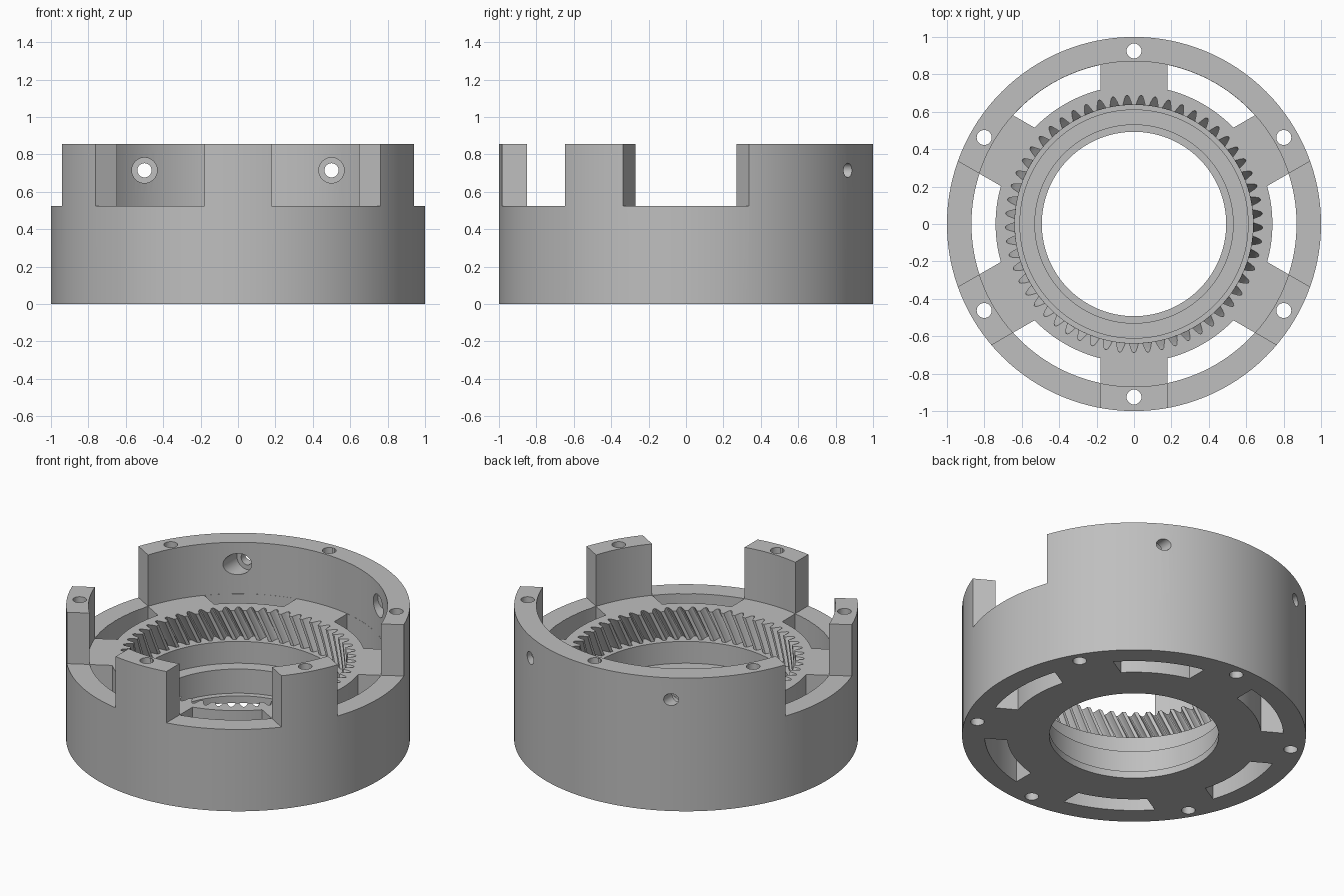
import bpy, bmesh, math
from mathutils import Matrix, Vector

if "Cube" in bpy.data.objects:
    bpy.data.objects.remove(bpy.data.objects["Cube"])

SEG = 128
R_OUT, R_WALL, R_HUB = 1.0, 0.87, 0.74
Z_FLOOR, Z_TOP, Z_GEAR = 0.525, 0.855, 0.34
SPOKE = 0.18          # half width of spokes and upright tabs
TEETH = 57


def finish(bm, name):
    bmesh.ops.recalc_face_normals(bm, faces=bm.faces)
    me = bpy.data.meshes.new(name)
    bm.to_mesh(me)
    bm.free()
    ob = bpy.data.objects.new(name, me)
    bpy.context.collection.objects.link(ob)
    return ob


def polar(r, a):
    return (r * math.cos(a), r * math.sin(a))


def prism(bm, pts, z0, z1, layers=1, twist=0.0):
    """Extrude an outline upward; twist is the turn per unit height about z_floor."""
    rings = []
    for i in range(layers + 1):
        z = z0 + (z1 - z0) * i / layers
        rot = Matrix.Rotation(twist * (z - Z_FLOOR), 3, 'Z')
        rings.append([bm.verts.new(rot @ Vector((x, y, z))) for x, y in pts])
    n = len(pts)
    bm.faces.new(rings[0][::-1])
    bm.faces.new(rings[-1])
    for lo, hi in zip(rings, rings[1:]):
        for j in range(n):
            k = (j + 1) % n
            bm.faces.new((lo[j], lo[k], hi[k], hi[j]))


def between_spokes(center, r0, r1, steps=24):
    """Ring sector whose ends run parallel to the neighbouring spokes."""
    pts = []
    for r, sign in ((r0, -1), (r1, 1)):
        t = math.radians(30) - math.asin(SPOKE / r)
        pts += [polar(r, center + sign * t * (1 - 2 * i / steps)) for i in range(steps + 1)]
    return pts


def cylinder_y(bm, x, z, r, y0, y1):
    m = Matrix.Translation((x, (y0 + y1) / 2, z)) @ Matrix.Rotation(math.pi / 2, 4, 'X')
    bmesh.ops.create_cone(bm, cap_ends=True, segments=32, radius1=r, radius2=r,
                          depth=y1 - y0, matrix=m)


# Housing: revolved cup with a stepped bore
profile = [(R_OUT, 0), (R_OUT, Z_TOP), (R_WALL, Z_TOP), (R_WALL, Z_FLOOR),
           (0.61, Z_FLOOR), (0.61, 0.2), (0.53, 0.2), (0.53, 0.045),
           (0.493, 0.045), (0.493, 0)]
bm = bmesh.new()
rings = []
for i in range(SEG):
    a = 2 * math.pi * i / SEG
    rings.append([bm.verts.new((*polar(r, a), z)) for r, z in profile])
for i in range(SEG):
    a, b = rings[i], rings[(i + 1) % SEG]
    for j in range(len(profile)):
        k = (j + 1) % len(profile)
        bm.faces.new((a[j], b[j], b[k], a[k]))
housing = finish(bm, "ring_gear_housing")

cutters = []

# Helical internal teeth
bm = bmesh.new()
pitch = 2 * math.pi / TEETH
flank = [(0.637, -0.35), (0.662, -0.24), (0.681, -0.14), (0.688, -0.05),
         (0.688, 0.05), (0.681, 0.14), (0.662, 0.24), (0.637, 0.35)]
outline = [polar(r, math.pi / 2 + (k + 0.5 + f) * pitch)
           for k in range(TEETH) for r, f in flank]
prism(bm, outline, Z_GEAR, Z_FLOOR + 0.04, layers=8, twist=0.7)
cutters.append(finish(bm, "tooth_cutter"))

# Six slots through the floor
bm = bmesh.new()
for k in range(6):
    prism(bm, between_spokes(math.radians(60 * k), R_HUB, R_WALL - 0.001), -0.1, 0.6)
cutters.append(finish(bm, "slot_cutter"))

# Four gaps in the upper wall, leaving three tabs and the back wall
bm = bmesh.new()
for deg in (0, 180, 240, 300):
    prism(bm, between_spokes(math.radians(deg), 0.8, 1.1), Z_FLOOR + 0.0005, 1.0)
cutters.append(finish(bm, "gap_cutter"))

# Six vertical bolt holes
bm = bmesh.new()
for k in range(6):
    x, y = polar(0.925, math.radians(30 + 60 * k))
    bmesh.ops.create_cone(bm, cap_ends=True, segments=32, radius1=0.04, radius2=0.04,
                          depth=1.4, matrix=Matrix.Translation((x, y, 0.45)))
cutters.append(finish(bm, "bolt_hole_cutter"))

# Two counterbored screw holes in the back wall
for name, r, y0, y1 in (("counterbore_cutter", 0.068, 0.5, 0.8),
                        ("screw_hole_cutter", 0.038, 0.6, 1.05)):
    bm = bmesh.new()
    for x in (-0.5, 0.5):
        cylinder_y(bm, x, 0.715, r, y0, y1)
    cutters.append(finish(bm, name))

# Cut everything, then remove the cutters
bpy.context.view_layer.objects.active = housing
housing.select_set(True)
for c in cutters:
    c.hide_render = True
    mod = housing.modifiers.new(c.name, 'BOOLEAN')
    mod.operation = 'DIFFERENCE'
    mod.solver = 'EXACT'
    mod.object = c
    bpy.ops.object.modifier_apply(modifier=mod.name)
    bpy.data.objects.remove(c, do_unlink=True)

# Grey material
mat = bpy.data.materials.new("grey")
mat.diffuse_color = (0.52, 0.52, 0.52, 1)
mat.use_nodes = True
mat.node_tree.nodes["Principled BSDF"].inputs["Base Color"].default_value = mat.diffuse_color
housing.data.materials.clear()
housing.data.materials.append(mat)
for p in housing.data.polygons:
    p.material_index = 0
bpy.ops.object.shade_smooth_by_angle(angle=math.radians(30))
